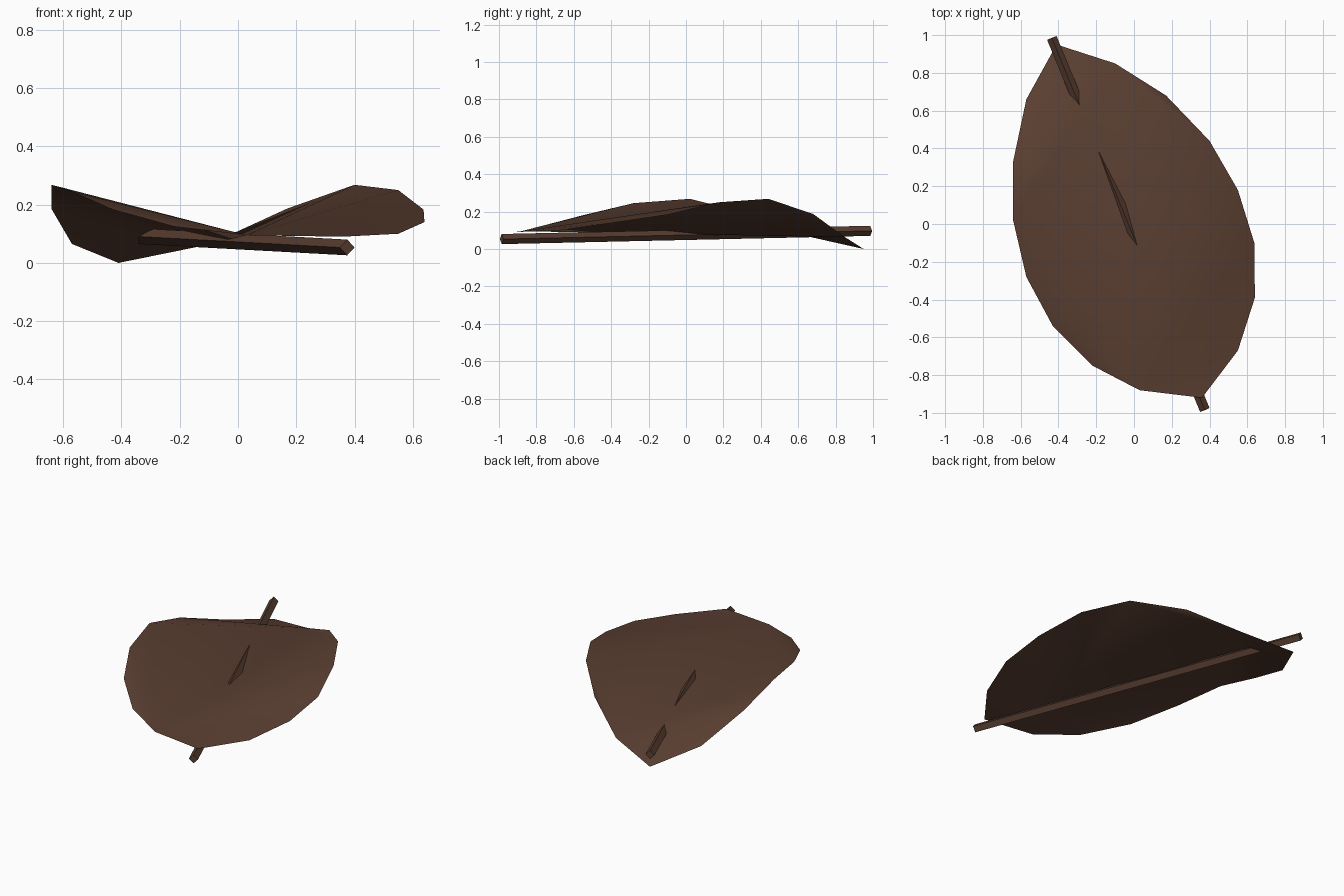
import bpy, bmesh, math
from mathutils import Vector

if "Cube" in bpy.data.objects:
    bpy.data.objects.remove(bpy.data.objects["Cube"])

brown = bpy.data.materials.new("dark_brown")
brown.diffuse_color = (0.102, 0.049, 0.031, 1)
brown.use_nodes = True
brown.node_tree.nodes["Principled BSDF"].inputs["Base Color"].default_value = brown.diffuse_color


def add_object(name, bm, smooth):
    mesh = bpy.data.meshes.new(name)
    bmesh.ops.recalc_face_normals(bm, faces=bm.faces)
    if smooth and sum(f.normal.z for f in bm.faces) < 0:
        bmesh.ops.reverse_faces(bm, faces=bm.faces)
    for f in bm.faces:
        f.smooth = smooth
    bm.to_mesh(mesh)
    bm.free()
    mesh.materials.append(brown)
    obj = bpy.data.objects.new(name, mesh)
    bpy.context.collection.objects.link(obj)
    return obj


# Leaf: curled rim, clockwise from the tip
rim = [
    (-0.41, 0.95, 0.0), (-0.10, 0.85, 0.063), (0.17, 0.68, 0.187), (0.40, 0.44, 0.268),
    (0.55, 0.18, 0.25), (0.637, -0.10, 0.183), (0.64, -0.39, 0.14), (0.55, -0.67, 0.10),
    (0.36, -0.92, 0.09), (0.03, -0.88, 0.095), (-0.22, -0.75, 0.125), (-0.43, -0.54, 0.183),
    (-0.57, -0.28, 0.245), (-0.64, 0.02, 0.268), (-0.64, 0.33, 0.185), (-0.57, 0.66, 0.065),
]
bm = bmesh.new()
verts = [bm.verts.new(p) for p in rim]


def fan(hub, first, last):
    """Long flat folds from one rim point to a run of others."""
    for k in range(first, last):
        bm.faces.new((verts[hub], verts[k % 16], verts[(k + 1) % 16]))


# two fans meet along the valley fold 1-9, with a steep flap at the far rim
fan(9, 3, 8)
fan(9, 10, 13)
fan(1, 13, 16)
bm.faces.new([verts[k] for k in (1, 2, 3)])
bm.faces.new([verts[k] for k in (1, 3, 9)])
bm.faces.new([verts[k] for k in (1, 9, 13)])
leaf = add_object("leaf_blade", bm, True)

# Stem: four-sided rod, edge upward, running under the leaf
start, end = Vector((0.375, -0.985, 0.053)), Vector((-0.435, 0.985, 0.097))
along = (end - start).normalized()
across = along.cross(Vector((0, 0, 1))).normalized()
up = across.cross(along)
bm = bmesh.new()
rings = [[bm.verts.new(p + 0.027 * (across * math.cos(k * math.pi / 2) + up * math.sin(k * math.pi / 2)))
          for k in range(4)] for p in (start, end)]
for k in range(4):
    j = (k + 1) % 4
    bm.faces.new((rings[0][k], rings[0][j], rings[1][j], rings[1][k]))
bm.faces.new(rings[0])
bm.faces.new(rings[1])
stem = add_object("leaf_stem", bm, False)
